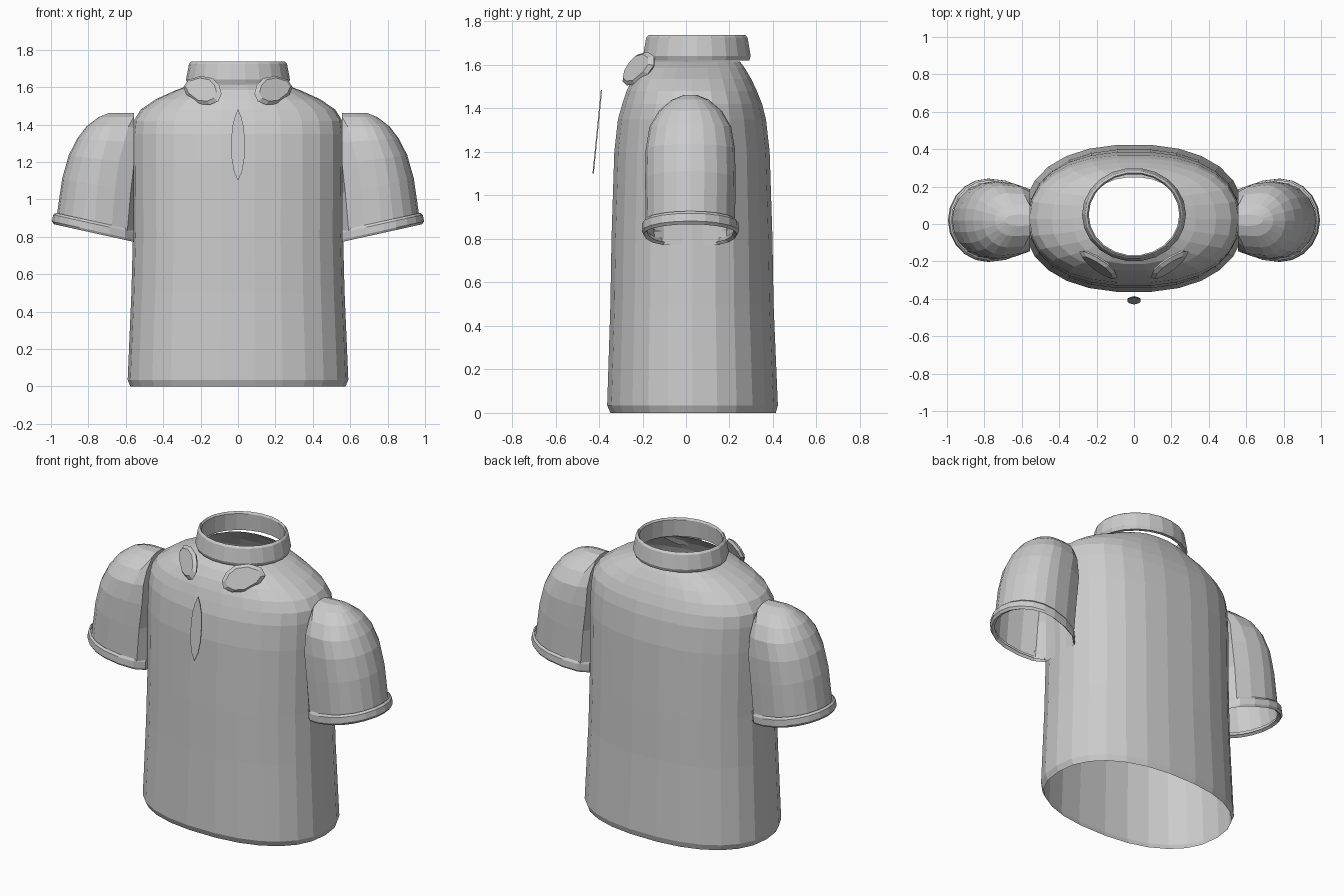
import bpy, bmesh
from math import sin, cos, pi, copysign

if "Cube" in bpy.data.objects:
    bpy.data.objects.remove(bpy.data.objects["Cube"])

fabric = bpy.data.materials.new("light_grey_fabric")
fabric.use_nodes = True
GREY = (0.6, 0.6, 0.6, 1)
fabric.diffuse_color = GREY
fabric.node_tree.nodes["Principled BSDF"].inputs["Base Color"].default_value = GREY


def loft(name, rings, cap_top=False, cap_bottom=False, wrap=False):
    """Skin a list of equal-length point rings."""
    bm = bmesh.new()
    loops = [[bm.verts.new(p) for p in ring] for ring in rings]
    pairs = list(zip(loops, loops[1:]))
    if wrap:
        pairs.append((loops[-1], loops[0]))
    for a, b in pairs:
        for i in range(len(a)):
            j = (i + 1) % len(a)
            bm.faces.new((a[i], a[j], b[j], b[i]))
    if cap_top:
        bm.faces.new(loops[-1])
    if cap_bottom:
        bm.faces.new(loops[0][::-1])
    bmesh.ops.recalc_face_normals(bm, faces=bm.faces)
    mesh = bpy.data.meshes.new(name)
    bm.to_mesh(mesh)
    bm.free()
    mesh.materials.append(fabric)
    obj = bpy.data.objects.new(name, mesh)
    bpy.context.collection.objects.link(obj)
    return obj


def oval(z, half_x, front, back, count=26, power=2.0):
    """Horizontal superellipse from y=front to y=back."""
    mid, half_y = (front + back) / 2, (back - front) / 2
    bend = lambda v: copysign(abs(v) ** (2 / power), v)
    angles = [2 * pi * i / count for i in range(count)]
    return [(half_x * bend(cos(a)), mid + half_y * bend(sin(a)), z) for a in angles]


# Torso: open at the hem and the neck
torso_profile = [
    (0.0, 0.575, -0.35, 0.415), (0.035, 0.59, -0.365, 0.425),
    (0.5, 0.57, -0.35, 0.405), (0.8, 0.562, -0.345, 0.4),
    (1.2, 0.565, -0.332, 0.387), (1.35, 0.565, -0.315, 0.37),
    (1.42, 0.558, -0.295, 0.352), (1.48, 0.52, -0.275, 0.328),
    (1.535, 0.44, -0.25, 0.302), (1.585, 0.33, -0.215, 0.272),
    (1.615, 0.245, -0.17, 0.25)]
loft("torso", [oval(*p, power=2.3) for p in torso_profile])

# Collar band: thin closed wall standing around the neck
collar_profile = [
    (1.62, 0.25), (1.62, 0.27), (1.64, 0.278), (1.725, 0.262),
    (1.737, 0.25), (1.725, 0.242)]
loft("collar_band",
     [oval(z, r, 0.05 - 0.9 * r, 0.05 + 0.9 * r, 22) for z, r in collar_profile], wrap=True)


def sleeve_ring(side, z, outer, half_y, tilt, mid_x, count=20):
    """Rounded outside, flattened where it meets the torso."""
    ring = []
    for i in range(count):
        a = 2 * pi * i / count
        reach = outer - mid_x if cos(a) > 0 else 0.3
        x = max(mid_x + reach * cos(a), 0.556)
        ring.append((side * x, 0.02 + half_y * sin(a), z + tilt * (x - 0.78)))
    return ring


# Sleeves: domed shoulder, tapered tube; cuffs: turned band
sleeve_profile = [
    (0.85, 0.972, 0.205, 0.22, 0.77), (1.08, 0.94, 0.208, 0.2, 0.75),
    (1.22, 0.905, 0.205, 0.13, 0.73), (1.32, 0.86, 0.188, 0.06, 0.7),
    (1.39, 0.81, 0.145, 0.02, 0.68), (1.44, 0.745, 0.085, 0, 0.65),
    (1.462, 0.69, 0.03, 0, 0.62)]
cuff_profile = [
    (0.835, 0.965, 0.2), (0.822, 0.985, 0.215), (0.835, 0.995, 0.223),
    (0.872, 0.988, 0.222), (0.885, 0.975, 0.212)]

# Collar flap outline in front view (x, z)
flap_outline = [
    (0.292, 1.6), (0.265, 1.64), (0.2, 1.66), (0.135, 1.648), (0.1, 1.61),
    (0.088, 1.565), (0.105, 1.525), (0.15, 1.506), (0.21, 1.51), (0.275, 1.56)]


def flap_ring(side, scale, lift):
    ring = []
    for px, pz in flap_outline:
        dx, dz = (px - 0.19) * scale, (pz - 1.585) * scale
        y = -0.215 + 0.6 * dx + 0.42 * dz
        ring.append((side * (0.19 + dx + 0.5 * lift), y - lift, 1.585 + dz + 0.3 * lift))
    return ring


for side, label in ((1, "left"), (-1, "right")):
    loft(label + "_sleeve", [sleeve_ring(side, *p) for p in sleeve_profile], cap_top=True)
    loft(label + "_cuff", [sleeve_ring(side, *p, 0.22, 0.78) for p in cuff_profile])
    loft(label + "_collar_flap",
         [flap_ring(side, 0.85, -0.012), flap_ring(side, 1, 0), flap_ring(side, 0.8, 0.014)],
         cap_top=True, cap_bottom=True)

# Placket: slim leaf-shaped plate in front of the chest
half = [(0.022, 1.15), (0.034, 1.22), (0.036, 1.3), (0.032, 1.38), (0.018, 1.44)]
outline = [(0, 1.1)] + half + [(0, 1.485)] + [(-x, z) for x, z in reversed(half)]
loft("placket",
     [[(x, -0.43 + 0.1 * (z - 1.1) + d, z) for x, z in outline] for d in (0, 0.006)],
     cap_top=True, cap_bottom=True)
